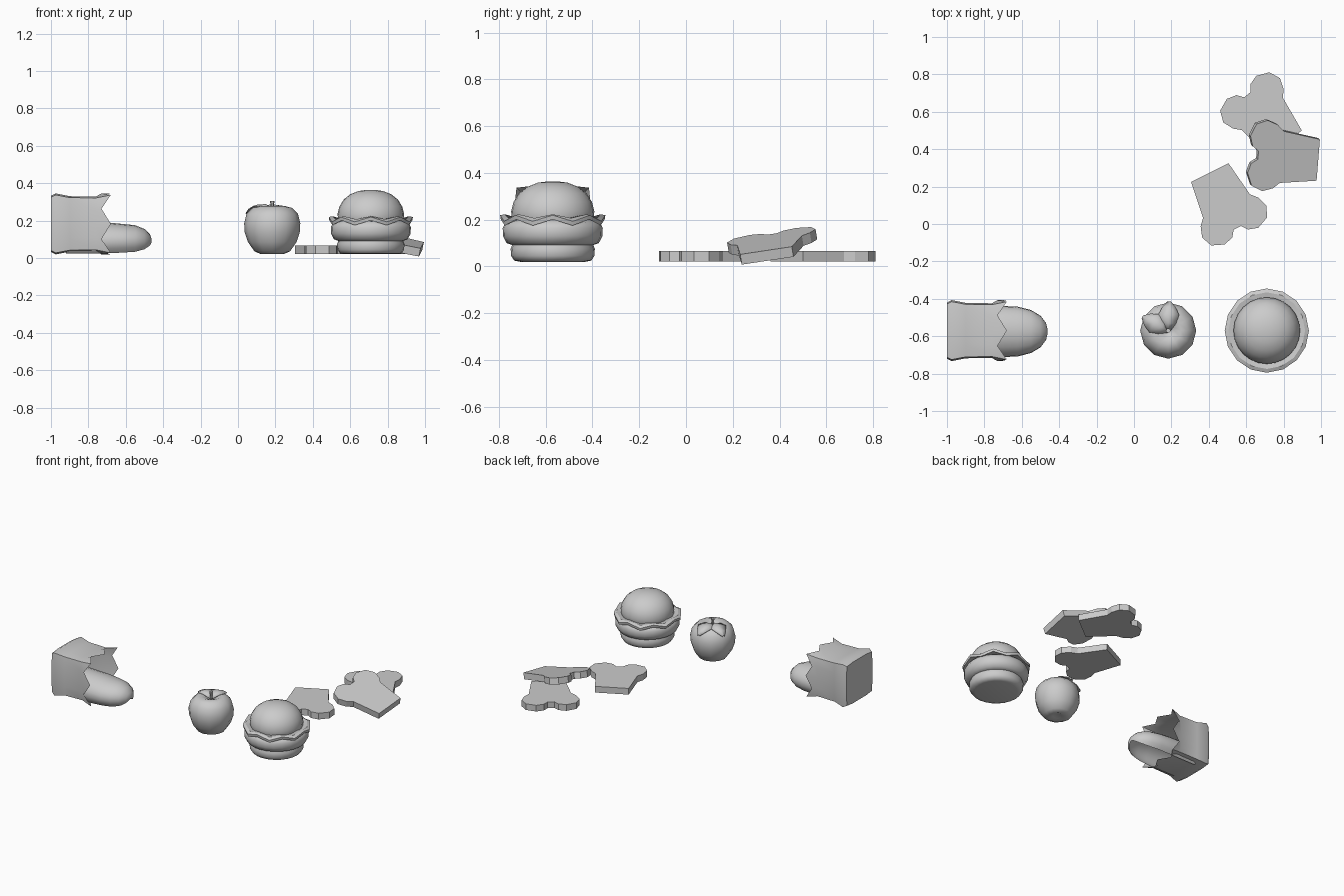
import bpy, bmesh
from math import sin, cos, pi, radians
from mathutils import Vector

cube = bpy.data.objects.get("Cube")
if cube:
    bpy.data.objects.remove(cube, do_unlink=True)

grey = bpy.data.materials.new("plain grey")
grey.use_nodes = True
GREY = (0.6, 0.6, 0.6, 1)
grey.diffuse_color = GREY
grey.node_tree.nodes["Principled BSDF"].inputs["Base Color"].default_value = GREY


def finish(name, bm, smooth=None, recalc=True):
    """Turn a bmesh into a named object, smooth below the given angle."""
    if recalc:
        bmesh.ops.recalc_face_normals(bm, faces=bm.faces)
    mesh = bpy.data.meshes.new(name)
    bm.to_mesh(mesh)
    bm.free()
    mesh.materials.append(grey)
    obj = bpy.data.objects.new(name, mesh)
    bpy.context.collection.objects.link(obj)
    if smooth:
        bpy.ops.object.select_all(action='DESELECT')
        obj.select_set(True)
        bpy.context.view_layer.objects.active = obj
        bpy.ops.object.shade_smooth_by_angle(angle=radians(smooth))
    return obj


def loft(name, rings, smooth, closed=True, caps=(False, False), loop=False):
    """Skin a list of point rings."""
    bm = bmesh.new()
    vs = [[bm.verts.new(p) for p in ring] for ring in rings]
    n = len(rings[0])
    pairs = list(zip(vs, vs[1:])) + ([(vs[-1], vs[0])] if loop else [])
    for a, b in pairs:
        for i in range(n if closed else n - 1):
            j = (i + 1) % n
            bm.faces.new((a[i], a[j], b[j], b[i]))
    for use, ring in zip(caps, (vs[0], vs[-1])):
        if use:
            bm.faces.new(ring)
    return finish(name, bm, smooth)


def lathe(name, centre, profile, sides, smooth=50):
    """Spin (radius, z) points about a vertical axis."""
    rings = [[(centre[0] + r * cos(2 * pi * i / sides),
               centre[1] + r * sin(2 * pi * i / sides), z) for i in range(sides)]
             for r, z in profile]
    return loft(name, rings, smooth, caps=(True, True))


# Paper bag: square rings along x, ending in a zigzag mouth
BAG_Y, FLOOR = -0.57, 0.022
SIDE = 4


def bag_ring(x, half, jag=0):
    corners = [(-1, -1), (1, -1), (1, 1), (-1, 1)]
    ring = []
    for k in range(4):
        a, b = Vector(corners[k]), Vector(corners[(k + 1) % 4])
        for s in range(SIDE):
            p = a.lerp(b, s / SIDE)
            inset = 0.95 if s == 0 else 1
            ring.append((x - jag * (s % 2), BAG_Y + p.x * half * inset,
                         FLOOR + 0.16 + p.y * half * inset))
    return ring


loft("paper_bag", [bag_ring(-1, 0.15), bag_ring(-0.975, 0.163), bag_ring(-0.9, 0.148),
                   bag_ring(-0.76, 0.146), bag_ring(-0.68, 0.163, 0.05)],
     50, caps=(True, False))

# Bread loaf: rounded arches, open underneath
loaf = [(-0.92, 0.135, 0.11), (-0.7, 0.137, 0.1), (-0.62, 0.133, 0.092), (-0.55, 0.115, 0.085),
        (-0.5, 0.085, 0.065), (-0.47, 0.045, 0.035), (-0.462, 0.01, 0.01)]
arches = []
for x, w, h in loaf:
    angles = [radians(-42 + 264 * i / 14) for i in range(15)]
    arches.append([(x, -0.575 + w * cos(t), max(0.025, 0.09 + h * sin(t))) for t in angles])
loft("bread_loaf", arches, 60, closed=False, caps=(False, True))

# Apple with stem and two leaves
APPLE = (0.183, -0.57)
lathe("apple", APPLE, [(0.03, 0.03), (0.06, 0.02), (0.095, 0.035), (0.13, 0.085), (0.148, 0.14),
                       (0.15, 0.185), (0.138, 0.235), (0.105, 0.268), (0.07, 0.277),
                       (0.035, 0.265), (0.01, 0.245)], 12, 60)
lathe("apple_stem", APPLE, [(0.008, 0.245), (0.009, 0.285), (0.013, 0.305)], 6, 40)


def leaf(name, angle):
    shape = [(0.0, 0.012, 0.265), (0.04, 0.04, 0.285), (0.085, 0.055, 0.284),
             (0.125, 0.035, 0.268), (0.155, 0.008, 0.245)]
    rows = []
    for d, w, z in shape:
        rows.append([(APPLE[0] + d * cos(angle) - s * w * sin(angle),
                      APPLE[1] + d * sin(angle) + s * w * cos(angle),
                      z - 0.008 * abs(s)) for s in (-1, 0, 1)])
    obj = loft(name, rows, 40, closed=False)
    solid = obj.modifiers.new("thickness", 'SOLIDIFY')
    solid.thickness = 0.005
    solid.offset = 0


leaf("apple_leaf_back", radians(88))
leaf("apple_leaf_side", radians(152))

# Burger: lathed buns and patty, wavy lettuce
BURGER = (0.71, -0.57)
lathe("bottom_bun", BURGER, [(0.14, 0.02), (0.165, 0.025), (0.178, 0.045), (0.18, 0.075),
                             (0.17, 0.1)], 24)
lathe("patty", BURGER, [(0.17, 0.09), (0.197, 0.1), (0.213, 0.13), (0.214, 0.165),
                        (0.2, 0.19), (0.16, 0.2)], 24)
lathe("top_bun", BURGER, [(0.17, 0.19), (0.175, 0.21), (0.178, 0.235), (0.168, 0.275), (0.145, 0.312),
                          (0.11, 0.34), (0.065, 0.358), (0.02, 0.364)], 24)
WAVES = 16
lettuce = []
for r, z, wave in [(0.15, 0.205, 0), (0.205, 0.215, 0.008), (0.225, 0.206, 0.013),
                   (0.222, 0.188, 0.013), (0.2, 0.194, 0.008), (0.15, 0.19, 0)]:
    lettuce.append([(BURGER[0] + r * cos(2 * pi * i / WAVES), BURGER[1] + r * sin(2 * pi * i / WAVES),
                     z + wave * (-1) ** i) for i in range(WAVES)])
loft("lettuce", lettuce, 35, loop=True)

# Biscuits: straight end, two round lobes
HALF = [(0.112, 0), (0.14, 0.2), (0.172, 0.235), (0.192, 0.293), (0.167, 0.352),
        (0.1, 0.38), (0.047, 0.364), (0.022, 0.33)]
OUTLINE = HALF + [(-v, u) for v, u in reversed(HALF)]
THICK = 0.045


def biscuit(name, origin, across, along):
    """Origin is the middle of the straight end, on the upper face."""
    across, along = Vector(across).normalized(), Vector(along).normalized()
    up = across.cross(along).normalized()
    if up.z < 0:
        up = -up
    top = [Vector(origin) + across * v + along * u for v, u in OUTLINE]
    bm = bmesh.new()
    face = bm.faces.new([bm.verts.new(p - up * THICK) for p in top])
    extruded = bmesh.ops.extrude_face_region(bm, geom=[face], use_keep_orig=True)
    bmesh.ops.translate(bm, vec=up * THICK,
                        verts=[g for g in extruded["geom"] if isinstance(g, bmesh.types.BMVert)])
    finish(name, bm)


biscuit("biscuit_front", (0.405, 0.275, 0.066), (0.894, 0.447, 0), (0.447, -0.894, 0))
biscuit("biscuit_back", (0.809, 0.431, 0.066), (0.788, 0.616, 0), (-0.616, 0.788, 0))
biscuit("biscuit_leaning", (0.985, 0.342, 0.068), (0.08, 0.997, 0.15), (-0.997, 0.08, 0.22))
